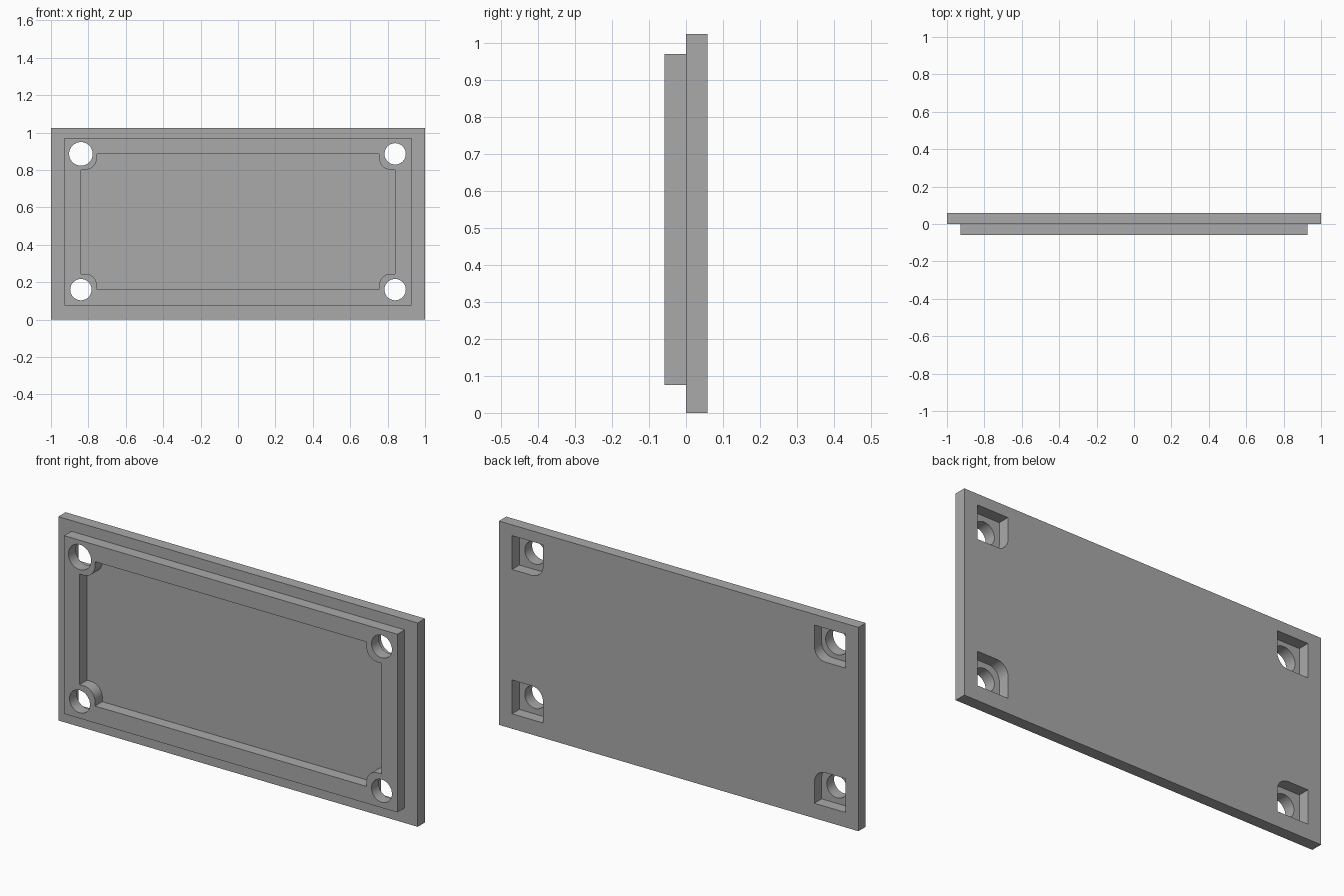
import bpy
import bmesh
from math import sin, cos, pi

cube = bpy.data.objects.get("Cube")
if cube:
    bpy.data.objects.remove(cube, do_unlink=True)

grey = bpy.data.materials.new("plain grey")
grey.use_nodes = True
colour = (0.4, 0.4, 0.4, 1)
grey.diffuse_color = colour
grey.node_tree.nodes["Principled BSDF"].inputs["Base Color"].default_value = colour

TOP = 1.025                       # plate height
MID = 0.523                       # height of the rim centre
HOLE_X, HOLE_Z = 0.84, 0.363      # hole offsets from the rim centre
RIM_X, RIM_Z = 0.927, 0.448       # rim half sizes
BOSS_X, BOSS_Z = 0.755, 0.278     # inner sides of the corner bosses
ROUND = 0.062                     # boss corner radius
DEPTH = 0.058
EPS = 0.02
CORNERS = [(1, 1), (-1, 1), (-1, -1), (1, -1)]


def prism(name, outline, y0, y1):
    """Extrude an (x, z) outline from y0 to y1."""
    bm = bmesh.new()
    face = bm.faces.new([bm.verts.new((x, y0, z)) for x, z in outline])
    new = bmesh.ops.extrude_face_region(bm, geom=[face])["geom"]
    bmesh.ops.translate(bm, vec=(0, y1 - y0, 0),
                        verts=[v for v in new if isinstance(v, bmesh.types.BMVert)])
    bmesh.ops.recalc_face_normals(bm, faces=bm.faces)
    mesh = bpy.data.meshes.new(name)
    bm.to_mesh(mesh)
    bm.free()
    mesh.materials.append(grey)
    obj = bpy.data.objects.new(name, mesh)
    bpy.context.collection.objects.link(obj)
    return obj


def rect(hx, z0, z1):
    return [(-hx, z0), (hx, z0), (hx, z1), (-hx, z1)]


def boss_arc(steps=12):
    """Rounded inner corner of a boss, from its lower side to its inner side."""
    cx, cz = BOSS_X + ROUND, BOSS_Z + ROUND
    return [(cx - ROUND * sin(a), cz - ROUND * cos(a))
            for a in (pi / 2 * i / steps for i in range(steps + 1))]


def place(points, sx, sz):
    return [(sx * x, MID + sz * z) for x, z in points]


def combine(target, tool, operation):
    mod = target.modifiers.new(operation.lower(), 'BOOLEAN')
    mod.operation = operation
    mod.solver = 'EXACT'
    mod.object = tool
    bpy.context.view_layer.objects.active = target
    bpy.ops.object.modifier_apply(modifier=mod.name)
    bpy.data.objects.remove(tool, do_unlink=True)


# Back plate with the raised rim block on its front
cover = prism("cover_plate", rect(1, 0, TOP), 0, DEPTH)
rim = prism("rim", rect(RIM_X, MID - RIM_Z, MID + RIM_Z), -DEPTH, DEPTH / 2)
combine(cover, rim, 'UNION')

# Front recess that runs around the corner bosses
quarter = [(HOLE_X, BOSS_Z)] + boss_arc() + [(BOSS_X, HOLE_Z)]
outline = []
for sx, sz in CORNERS:
    part = place(quarter, sx, sz)
    outline += part if sx * sz > 0 else part[::-1]
combine(cover, prism("recess", outline, -DEPTH - EPS, 0), 'DIFFERENCE')

# Rear pockets and round screw holes
pocket = [(RIM_X, BOSS_Z)] + boss_arc() + [(BOSS_X, RIM_Z), (RIM_X, RIM_Z)]
for sx, sz in CORNERS:
    combine(cover, prism("pocket", place(pocket, sx, sz), 0, DEPTH + EPS), 'DIFFERENCE')
    radius = 0.063 if (sx, sz) == (-1, 1) else 0.057
    ring = [(HOLE_X + radius * cos(2 * pi * i / 48), HOLE_Z + radius * sin(2 * pi * i / 48))
            for i in range(48)]
    combine(cover, prism("hole", place(ring, sx, sz), -DEPTH - EPS, DEPTH + EPS), 'DIFFERENCE')

# Smooth the round walls and keep the edges sharp
bpy.ops.object.select_all(action='DESELECT')
cover.select_set(True)
bpy.context.view_layer.objects.active = cover
bpy.ops.object.shade_smooth_by_angle(angle=pi / 6)
